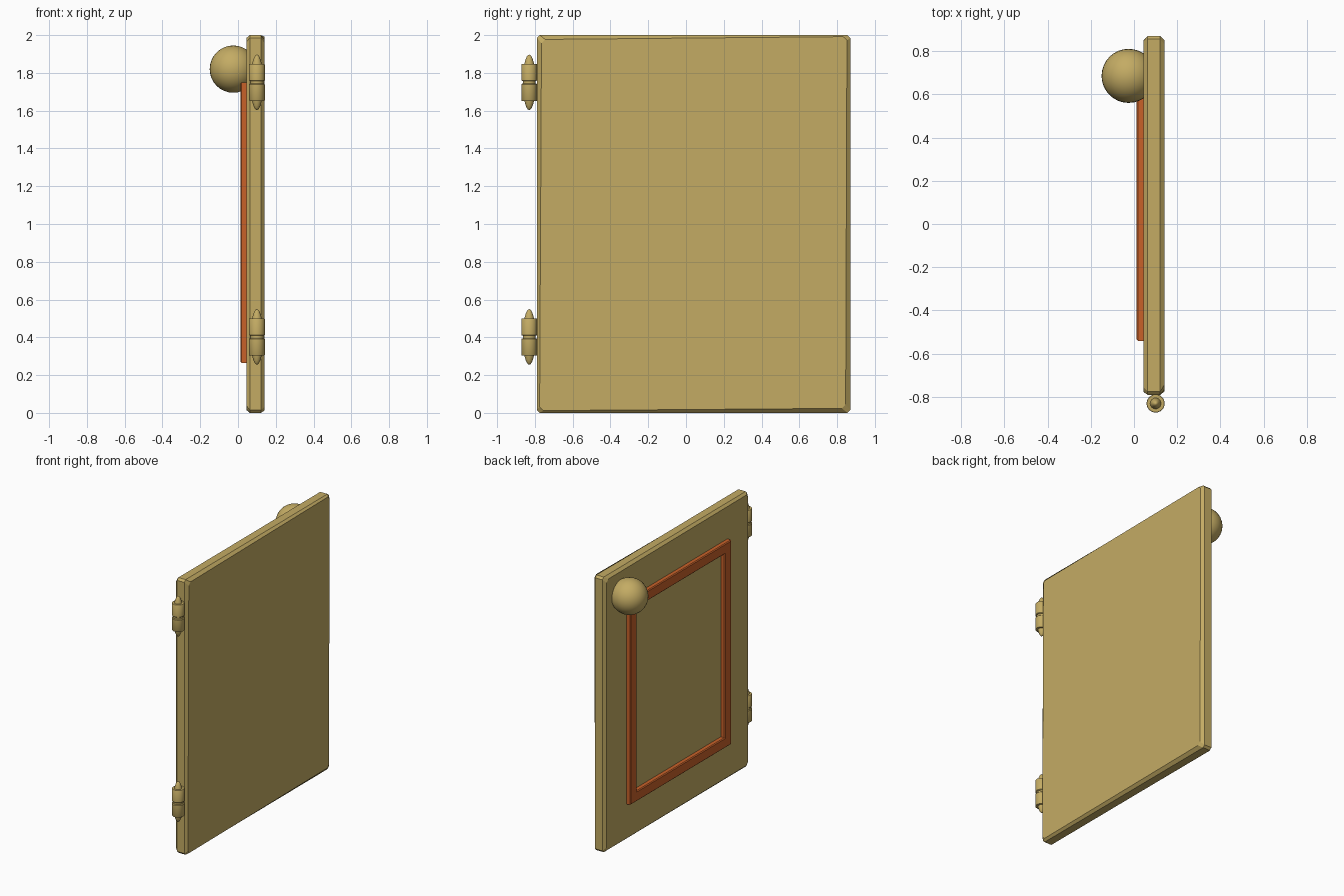
import bpy, bmesh, math

if "Cube" in bpy.data.objects:
    bpy.data.objects.remove(bpy.data.objects["Cube"])

def material(name, rgb):
    m = bpy.data.materials.new(name)
    m.diffuse_color = (*rgb, 1)
    m.use_nodes = True
    m.node_tree.nodes["Principled BSDF"].inputs["Base Color"].default_value = m.diffuse_color
    return m

tan = material("tan_paint", (0.55, 0.41, 0.127))
orange = material("burnt_orange", (0.58, 0.12, 0.022))

def finish(bm, name, mat, smooth=False):
    bmesh.ops.recalc_face_normals(bm, faces=bm.faces)
    me = bpy.data.meshes.new(name)
    bm.to_mesh(me)
    bm.free()
    me.materials.append(mat)
    ob = bpy.data.objects.new(name, me)
    bpy.context.collection.objects.link(ob)
    if smooth:
        bpy.ops.object.select_all(action='DESELECT')
        ob.select_set(True)
        bpy.context.view_layer.objects.active = ob
        bpy.ops.object.shade_smooth_by_angle(angle=math.radians(40))
    return ob

def loft(bm, rings, caps=True):
    """Bridge equal-length point rings; with caps off the last joins the first."""
    vs = [[bm.verts.new(p) for p in r] for r in rings]
    n = len(vs[0])
    pairs = list(zip(vs, vs[1:])) + ([] if caps else [(vs[-1], vs[0])])
    for a, b in pairs:
        for i in range(n):
            j = (i + 1) % n
            bm.faces.new((a[i], a[j], b[j], b[i]))
    if caps:
        bm.faces.new(vs[0])
        bm.faces.new(vs[-1])

def octagon(x, corners, c):
    """Quadrilateral in the YZ plane with its corners cut by c."""
    pts = []
    for i, p in enumerate(corners):
        for q in (corners[i - 1], corners[(i + 1) % 4]):
            d = math.dist(p, q)
            pts.append((x, p[0] + (q[0] - p[0]) * c / d, p[1] + (q[1] - p[1]) * c / d))
    return pts

# door slab with slightly uneven, worn chamfers
outer = [(-0.79, 0), (0.87, 0), (0.87, 2), (-0.79, 2)]
front = [(-0.775, 0.012), (0.845, 0.024), (0.852, 1.992), (-0.765, 1.977)]
back = [(-0.778, 0.018), (0.85, 0.015), (0.848, 1.98), (-0.776, 1.985)]
bm = bmesh.new()
loft(bm, [octagon(0.045, back, 0.02), octagon(0.063, outer, 0.015),
          octagon(0.121, outer, 0.015), octagon(0.14, front, 0.02)])
finish(bm, "door_slab", tan)

# raised rectangular trim on the -x face
def rect(x, inset):
    y0, y1, z0, z1 = -0.54 + inset, 0.62 - inset, 0.265 + inset, 1.75 - inset
    return [(x, y0, z0), (x, y1, z0), (x, y1, z1), (x, y0, z1)]

bm = bmesh.new()
loft(bm, [rect(0.05, 0), rect(0.018, 0), rect(0.012, 0.006),
          rect(0.012, 0.069), rect(0.018, 0.075), rect(0.05, 0.075)], caps=False)
finish(bm, "panel_trim", orange)

# round knob
bm = bmesh.new()
bmesh.ops.create_uvsphere(bm, u_segments=32, v_segments=16, radius=0.125)
bmesh.ops.translate(bm, verts=bm.verts, vec=(-0.025, 0.685, 1.82))
finish(bm, "knob", tan, True)

# hinges: two barrels on a long rounded pin
def circle(r, z, n=24):
    return [(r * math.cos(2 * math.pi * i / n), r * math.sin(2 * math.pi * i / n), z)
            for i in range(n)]

for label, zc in (("lower", 0.402), ("upper", 1.75)):
    for part, s in (("bottom", -1), ("top", 1)):
        bm = bmesh.new()
        loft(bm, [circle(0.038, s * 0.007), circle(0.042, s * 0.011),
                  circle(0.042, s * 0.095), circle(0.040, s * 0.098)])
        bmesh.ops.translate(bm, verts=bm.verts, vec=(0.1, -0.83, zc))
        finish(bm, f"{label}_hinge_{part}_barrel", tan, True)
    bm = bmesh.new()
    bmesh.ops.create_uvsphere(bm, u_segments=24, v_segments=16, radius=1)
    bmesh.ops.scale(bm, verts=bm.verts, vec=(0.034, 0.034, 0.147))
    bmesh.ops.translate(bm, verts=bm.verts, vec=(0.1, -0.83, zc))
    finish(bm, f"{label}_hinge_pin", tan, True)
